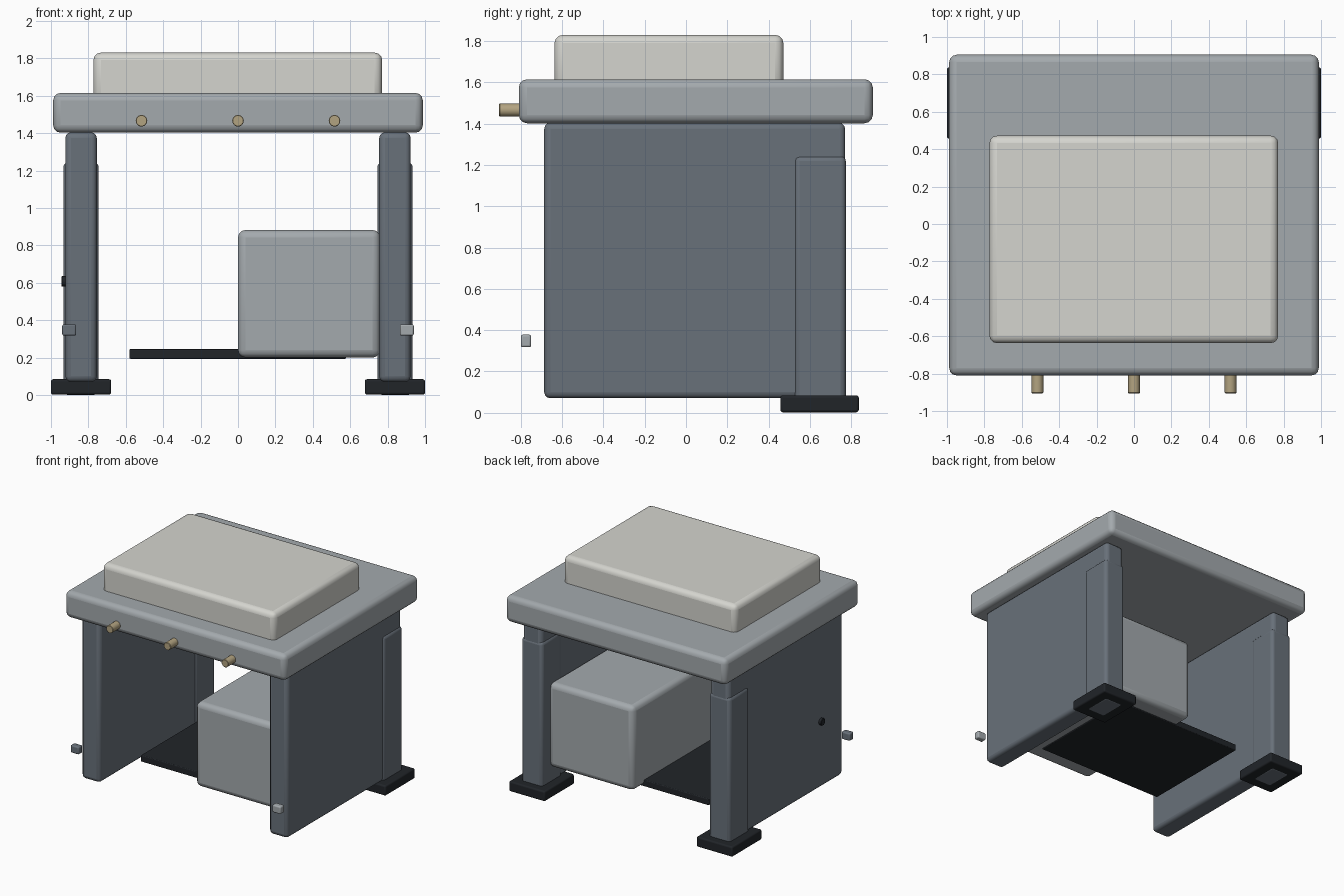
import bpy, math

if "Cube" in bpy.data.objects:
    bpy.data.objects.remove(bpy.data.objects["Cube"])


def material(name, rgb):
    m = bpy.data.materials.new(name)
    m.diffuse_color = (*rgb, 1)
    m.use_nodes = True
    m.node_tree.nodes["Principled BSDF"].inputs["Base Color"].default_value = m.diffuse_color
    return m


SLATE = material("slate", (0.14, 0.165, 0.195))
GREY = material("light_grey", (0.37, 0.40, 0.42))
CREAM = material("off_white", (0.66, 0.66, 0.62))
BLACK = material("black", (0.015, 0.018, 0.022))
BRASS = material("brass", (0.45, 0.37, 0.22))


def finish(ob, name, mat, bevel, segments=3):
    ob.name = name
    ob.data.materials.append(mat)
    bpy.ops.object.transform_apply(location=False, rotation=True, scale=True)
    if bevel:
        b = ob.modifiers.new("bevel", "BEVEL")
        b.width, b.segments, b.limit_method = bevel, segments, "ANGLE"
    bpy.ops.object.shade_smooth_by_angle(angle=math.radians(35))
    return ob


def box(name, x, y, z, mat, bevel=0.03):
    """Rounded box from its (min, max) range on each axis."""
    bpy.ops.mesh.primitive_cube_add(size=1, location=[(a + b) / 2 for a, b in (x, y, z)])
    ob = bpy.context.object
    ob.scale = [b - a for a, b in (x, y, z)]
    return finish(ob, name, mat, bevel)


def rod(name, centre, radius, length, rotation, mat):
    bpy.ops.mesh.primitive_cylinder_add(vertices=24, radius=radius, depth=length,
                                        location=centre, rotation=rotation)
    return finish(bpy.context.object, name, mat, 0.003, 1)


# Table top and raised pad
box("table_top", (-0.988, 0.988), (-0.81, 0.905), (1.402, 1.615), GREY, 0.04)
box("top_pad", (-0.773, 0.771), (-0.637, 0.472), (1.56, 1.83), CREAM, 0.04)

# Three pegs along the front edge
for x in (-0.516, 0, 0.516):
    rod("front_peg", (x, -0.84, 1.466), 0.031, 0.13, (math.pi / 2, 0, 0), BRASS)

# Side panels, rear posts, feet and small front blocks on both sides
for side, s in (("left", -1), ("right", 1)):
    def span(a, b):
        return tuple(sorted((s * a, s * b)))
    box(side + "_panel", span(0.755, 0.923), (-0.687, 0.771), (0.07, 1.404), SLATE)
    box(side + "_rear_post", span(0.745, 0.934), (0.525, 0.774), (0.0, 1.243), SLATE, 0.025)
    box(side + "_foot", span(0.678, 1.0), (0.457, 0.837), (0.002, 0.084), BLACK, 0.012)
    box(side + "_front_block", span(0.865, 0.94), (-0.8, -0.75), (0.317, 0.378),
        SLATE if s < 0 else GREY, 0.01)

# Cabinet beside the right panel, and the low shelf
box("cabinet", (0, 0.76), (-0.55, 0.675), (0.2, 0.882), GREY, 0.04)
box("low_shelf", (-0.58, 0.577), (-0.415, 0.535), (0.193, 0.245), BLACK, 0.006)

# Button on the outside of the left panel
rod("side_button", (-0.927, -0.405, 0.607), 0.028, 0.035, (0, math.pi / 2, 0), BLACK)
